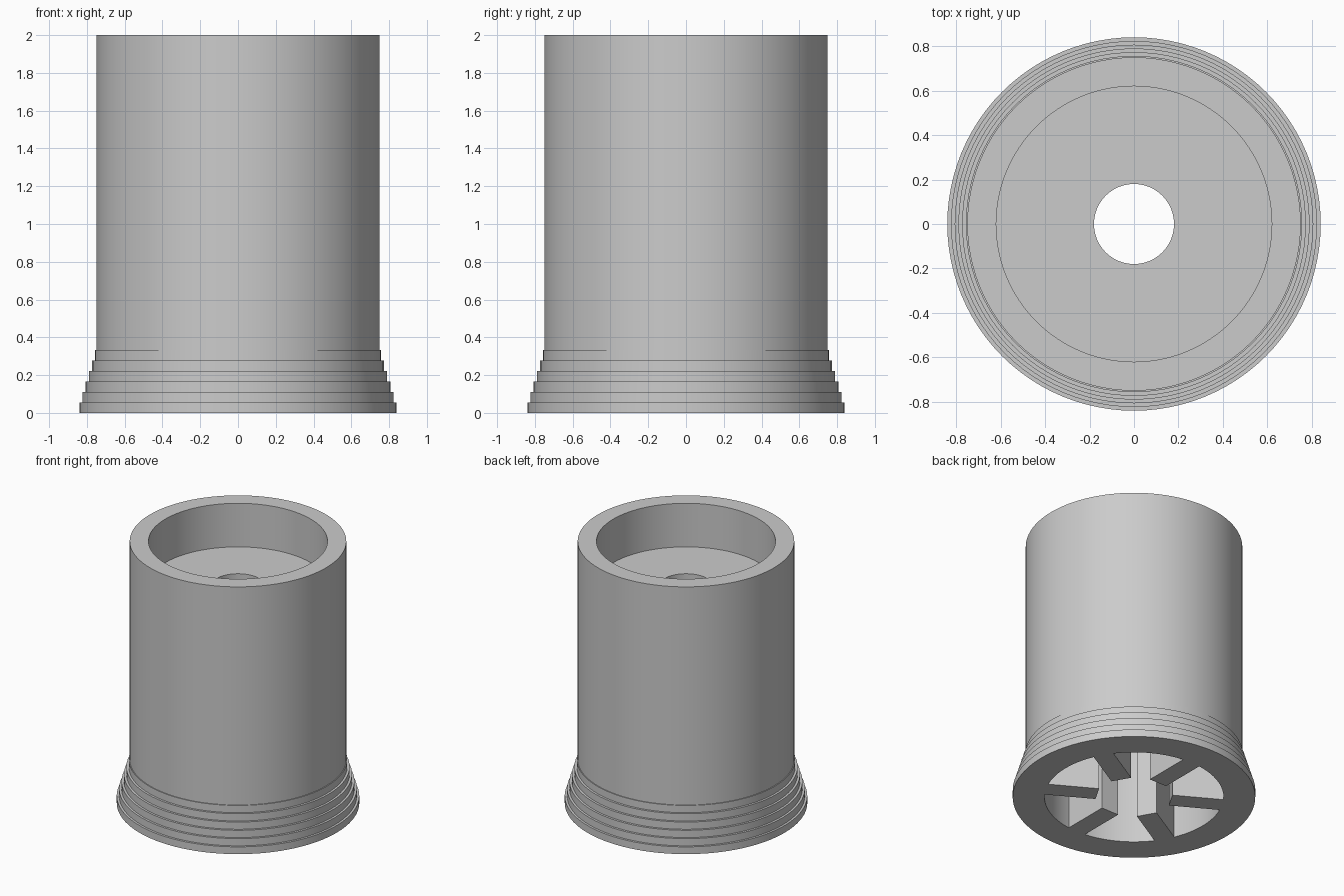
import bpy, bmesh, math
from mathutils import Matrix

if "Cube" in bpy.data.objects:
    bpy.data.objects.remove(bpy.data.objects["Cube"])

SEGMENTS = 96
OUTER, BORE, HOLE = 0.75, 0.62, 0.18
HEIGHT, RECESS_FLOOR, WEB_BOTTOM = 2.0, 1.667, 1.556
STEPS, FOOT_HEIGHT, FOOT_RADIUS, STEP_IN = 6, 0.333, 0.84, 0.0167
RIBS, RIB_WIDTH, RIB_INNER, RIB_TURN = 6, 0.145, 0.258, math.radians(30)

grey = bpy.data.materials.new("plain grey")
grey.use_nodes = True
colour = (0.6, 0.6, 0.6, 1)
grey.diffuse_color = colour
grey.node_tree.nodes["Principled BSDF"].inputs["Base Color"].default_value = colour


def add_object(name, bm):
    bmesh.ops.recalc_face_normals(bm, faces=bm.faces)
    mesh = bpy.data.meshes.new(name)
    bm.to_mesh(mesh)
    bm.free()
    mesh.materials.append(grey)
    obj = bpy.data.objects.new(name, mesh)
    bpy.context.collection.objects.link(obj)
    return obj


def lathe(name, profile):
    """Turn a closed (radius, height) profile around the z axis."""
    bm = bmesh.new()
    rings = []
    for i in range(SEGMENTS):
        a = 2 * math.pi * i / SEGMENTS
        rings.append([bm.verts.new((r * math.cos(a), r * math.sin(a), z)) for r, z in profile])
    for i, ring in enumerate(rings):
        following = rings[(i + 1) % SEGMENTS]
        for j in range(len(profile)):
            k = (j + 1) % len(profile)
            bm.faces.new((ring[j], following[j], following[k], ring[k]))
    return add_object(name, bm)


# Sleeve: stepped foot, straight wall, top recess, pierced web and deep lower bore
profile = [(BORE, 0)]
for i in range(STEPS):
    radius = FOOT_RADIUS - i * STEP_IN
    profile += [(radius, i * FOOT_HEIGHT / STEPS), (radius, (i + 1) * FOOT_HEIGHT / STEPS)]
profile += [(OUTER, FOOT_HEIGHT), (OUTER, HEIGHT), (BORE, HEIGHT), (BORE, RECESS_FLOOR),
            (HOLE, RECESS_FLOOR), (HOLE, WEB_BOTTOM), (BORE, WEB_BOTTOM)]
sleeve = lathe("sleeve", profile)
bpy.context.view_layer.objects.active = sleeve
sleeve.select_set(True)
bpy.ops.object.shade_smooth_by_angle(angle=math.radians(30))

# Radial ribs inside the lower bore
for n in range(RIBS):
    bm = bmesh.new()
    bmesh.ops.create_cube(bm, size=1)
    bmesh.ops.scale(bm, vec=(BORE - RIB_INNER, RIB_WIDTH, WEB_BOTTOM), verts=bm.verts)
    bmesh.ops.translate(bm, vec=((BORE + RIB_INNER) / 2, 0, WEB_BOTTOM / 2), verts=bm.verts)
    turn = Matrix.Rotation(RIB_TURN + n * 2 * math.pi / RIBS, 3, "Z")
    bmesh.ops.rotate(bm, cent=(0, 0, 0), matrix=turn, verts=bm.verts)
    add_object(f"rib_{n + 1}", bm)
